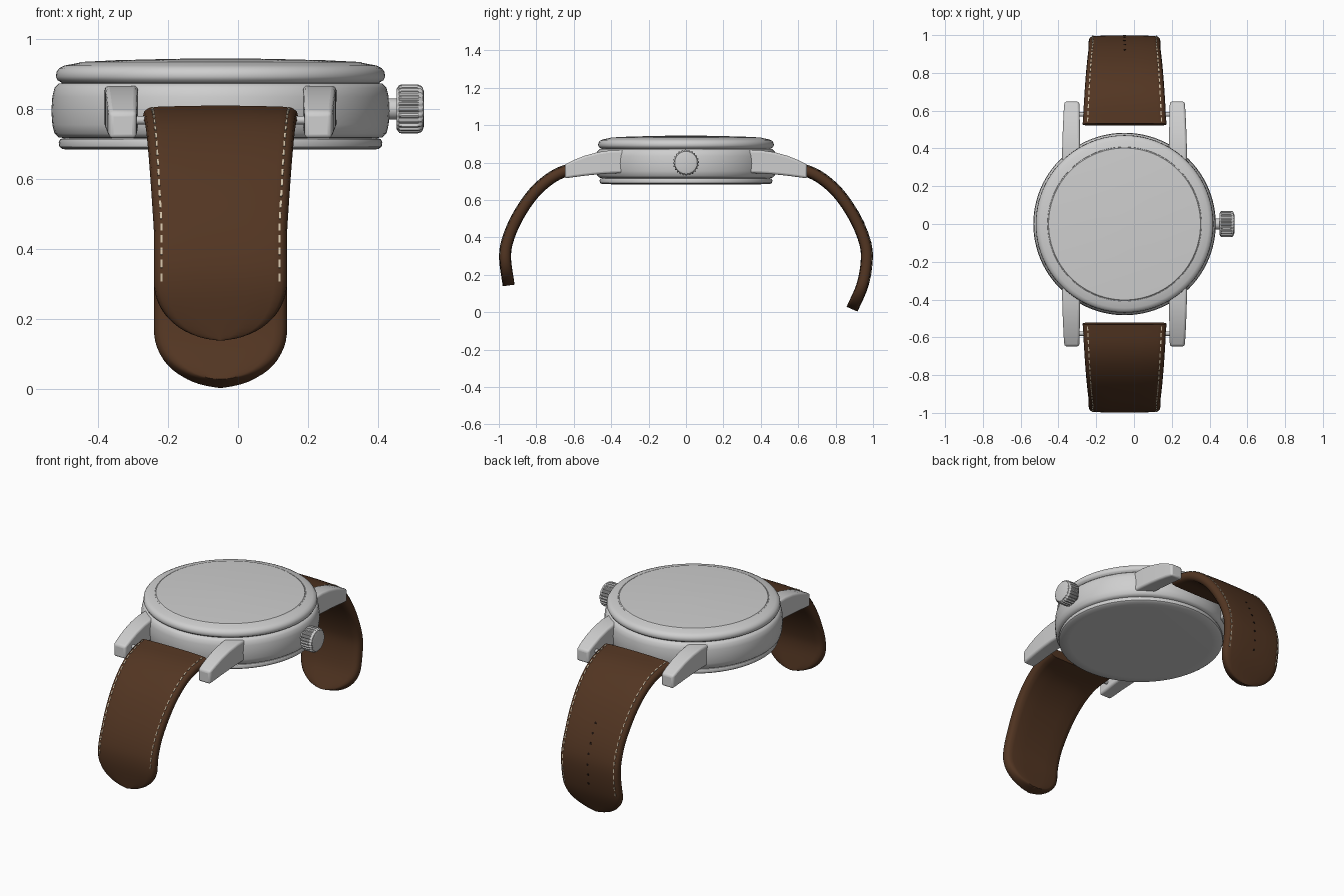
import bpy, bmesh, math
from mathutils import Vector

if "Cube" in bpy.data.objects:
    bpy.data.objects.remove(bpy.data.objects["Cube"])

CX = -0.05  # centre of the case in x


def material(name, rgb):
    m = bpy.data.materials.new(name)
    m.diffuse_color = (*rgb, 1)
    m.use_nodes = True
    m.node_tree.nodes["Principled BSDF"].inputs["Base Color"].default_value = m.diffuse_color
    return m


STEEL = material("steel", (0.62, 0.62, 0.62))
LEATHER = material("brown leather", (0.085, 0.036, 0.016))
THREAD = material("cream thread", (0.62, 0.52, 0.38))
HOLE = material("dark hole", (0.012, 0.006, 0.004))


def finish(name, bm, mat, angle=35, bevel=0):
    bmesh.ops.recalc_face_normals(bm, faces=bm.faces)
    me = bpy.data.meshes.new(name)
    bm.to_mesh(me)
    bm.free()
    me.materials.append(mat)
    ob = bpy.data.objects.new(name, me)
    bpy.context.collection.objects.link(ob)
    if bevel:
        b = ob.modifiers.new("bevel", 'BEVEL')
        b.width, b.segments, b.limit_method = bevel, 3, 'ANGLE'
        b.angle_limit = math.radians(40)
    bpy.ops.object.select_all(action='DESELECT')
    ob.select_set(True)
    bpy.context.view_layer.objects.active = ob
    bpy.ops.object.shade_smooth_by_angle(angle=math.radians(angle))
    return ob


def add_loft(bm, rings):
    """Skin a list of point rings and cap both ends."""
    vs = [[bm.verts.new(p) for p in r] for r in rings]
    n = len(vs[0])
    for a, b in zip(vs, vs[1:]):
        for i in range(n):
            j = (i + 1) % n
            bm.faces.new((a[i], a[j], b[j], b[i]))
    bm.faces.new(vs[0])
    bm.faces.new(vs[-1])


def loft(name, rings, mat, **kw):
    bm = bmesh.new()
    add_loft(bm, rings)
    return finish(name, bm, mat, **kw)


def turned(name, profile, n=96):
    """Round part about the vertical case axis, from (radius, z) pairs."""
    return loft(name, [[(CX + r * math.cos(2 * math.pi * i / n),
                         r * math.sin(2 * math.pi * i / n), z) for i in range(n)]
                       for r, z in profile], STEEL)


# Case, back plate, bezel and domed crystal
turned("case_back", [(0.40, 0.684), (0.45, 0.685), (0.460, 0.692), (0.462, 0.705),
                     (0.458, 0.714), (0.445, 0.717), (0.445, 0.73)])
turned("case", [(0.44, 0.716), (0.462, 0.719), (0.474, 0.730), (0.480, 0.755), (0.483, 0.795),
                (0.480, 0.835), (0.474, 0.860), (0.462, 0.872), (0.44, 0.876)])
turned("bezel", [(0.445, 0.868), (0.455, 0.876), (0.465, 0.882), (0.470, 0.892),
                 (0.468, 0.906), (0.460, 0.917), (0.445, 0.924), (0.408, 0.931), (0.402, 0.926)])
turned("crystal", [(0.407, 0.90), (0.407, 0.930), (0.402, 0.934), (0.30, 0.939),
                   (0.18, 0.942), (0.08, 0.944), (0.01, 0.9445)])

# Four lugs: (y, bottom z, top z, inner x, outer x)
LUG = [(0.30, 0.745, 0.866, 0.235, 0.331), (0.40, 0.742, 0.866, 0.235, 0.330),
       (0.47, 0.737, 0.856, 0.236, 0.328), (0.54, 0.730, 0.837, 0.237, 0.325),
       (0.60, 0.722, 0.813, 0.238, 0.322), (0.648, 0.715, 0.790, 0.240, 0.318)]
for sx, xn in ((-1, "left"), (1, "right")):
    for sy, yn in ((-1, "front"), (1, "back")):
        loft(f"lug_{yn}_{xn}",
             [[(CX + sx * x, sy * y, z) for x, z in ((i, lo), (o, lo), (o, hi), (i, hi))]
              for y, lo, hi, i, o in LUG], STEEL, bevel=0.012)


# Crown: stem, fluted grip and smooth end disc, lying along x
def x_ring(x, r, n, depth=0.0):
    return [(x, (r - depth * (i % 4 > 1)) * math.cos(2 * math.pi * i / n),
             0.80 + (r - depth * (i % 4 > 1)) * math.sin(2 * math.pi * i / n)) for i in range(n)]


loft("crown_stem", [x_ring(0.40, 0.03, 32), x_ring(0.47, 0.03, 32)], STEEL)
loft("crown", [x_ring(x, r, 96, d) for x, r, d in
               ((0.453, 0.058, 0), (0.460, 0.068, 0.005), (0.468, 0.070, 0.006),
                (0.512, 0.070, 0.006), (0.522, 0.067, 0.005), (0.528, 0.060, 0))], STEEL)
loft("crown_end", [x_ring(0.52, 0.056, 48), x_ring(0.529, 0.056, 48), x_ring(0.531, 0.05, 48)], STEEL)


# Straps follow a smooth path in the y-z plane
class Path:
    def __init__(self, pts, sy):
        p = [Vector((0, sy * y, z)) for y, z in pts]
        p = [2 * p[0] - p[1]] + p + [2 * p[-1] - p[-2]]
        self.pts = []
        for a, b, c, d in zip(p, p[1:], p[2:], p[3:]):
            for k in range(16):
                t = k / 16
                self.pts.append(0.5 * (2 * b + (c - a) * t + (2 * a - 5 * b + 4 * c - d) * t * t
                                       + (3 * b - a - 3 * c + d) * t ** 3))
        self.pts.append(p[-2])
        self.acc = [0]
        for a, b in zip(self.pts, self.pts[1:]):
            self.acc.append(self.acc[-1] + (b - a).length)
        self.length, self.sy = self.acc[-1], sy

    def at(self, s):
        i = max(k for k in range(len(self.acc) - 1) if k == 0 or self.acc[k] <= s)
        a, b = self.pts[i], self.pts[i + 1]
        t = (b - a).normalized()
        normal = Vector((0, -self.sy * -t.z * -1, self.sy * t.y))
        return a + t * (s - self.acc[i]), t, normal


HALF, TIP = 0.032, 0.17
# Half of the padded cross-section, as fractions of width and thickness
SECTION = [(0, 1), (0.4, 0.98), (0.8, 0.9), (0.92, 0.8), (0.98, 0.5), (1, 0),
           (0.98, -0.5), (0.92, -0.85), (0.8, -0.96), (0.4, -1), (0, -1)]
SECTION += [(-u, v) for u, v in SECTION[-2:0:-1]]


def side_width(s):
    return 0.222 - 0.032 * min(s / 0.55, 1)


def strap(name, sy, pts, holes):
    path = Path(pts, sy)
    start = path.length - TIP
    # Band with a rounded tip
    stops = [start * i / 36 for i in range(37)]
    stops += [start + TIP * math.sin(math.pi / 2 * i / 14) for i in range(1, 15)]
    rings = []
    for s in stops:
        f = max(0.0, (s - start) / TIP)
        w = side_width(s) * max(0.06, math.sqrt(max(0, 1 - f ** 2.2)))
        p, t, n = path.at(s)
        rings.append([p + Vector((CX + u * w, 0, 0)) + n * (v * HALF) for u, v in SECTION])
    loft(name, rings, LEATHER, angle=50)

    # Dashed stitching along both edges
    bm = bmesh.new()
    s = 0.012
    while s < start:
        for sx in (-1, 1):
            ends = []
            for q in (s, s + 0.021):
                p, t, n = path.at(q)
                x = CX + sx * (side_width(q) * 0.885)
                ends.append([p + Vector((x + dx, 0, 0)) + n * (HALF * 0.83 + h)
                             for dx, h in ((-0.003, -0.004), (0.003, -0.004),
                                           (0.003, 0.003), (-0.003, 0.003))])
            add_loft(bm, ends)
        s += 0.035
    finish(name + "_stitching", bm, THREAD)

    # Buckle holes down the middle
    if holes:
        bm = bmesh.new()
        for k in range(holes):
            p, t, n = path.at(path.length - 0.2 - 0.055 * k)
            add_loft(bm, [[p + n * (HALF + h) + Vector((CX + 0.007 * math.cos(a), 0, 0))
                           + t * (0.007 * math.sin(a))
                           for a in [math.pi * i / 6 for i in range(12)]] for h in (-0.003, 0.001)])
        finish(name + "_holes", bm, HOLE)

    # Spring bar between the lugs
    n = 16
    loft(name + "_spring_bar",
         [[(CX + x, sy * 0.58 + 0.012 * math.cos(2 * math.pi * i / n),
            0.768 + 0.012 * math.sin(2 * math.pi * i / n)) for i in range(n)]
          for x in (-0.242, 0.242)], STEEL)


CURVE = [(0.527, 0.778), (0.64, 0.757), (0.73, 0.712), (0.82, 0.629), (0.90, 0.51), (0.952, 0.39)]
strap("front_strap", -1, CURVE + [(0.967, 0.29), (0.948, 0.143)], 0)
strap("back_strap", 1, CURVE + [(0.967, 0.29), (0.945, 0.15), (0.888, 0.016)], 7)
